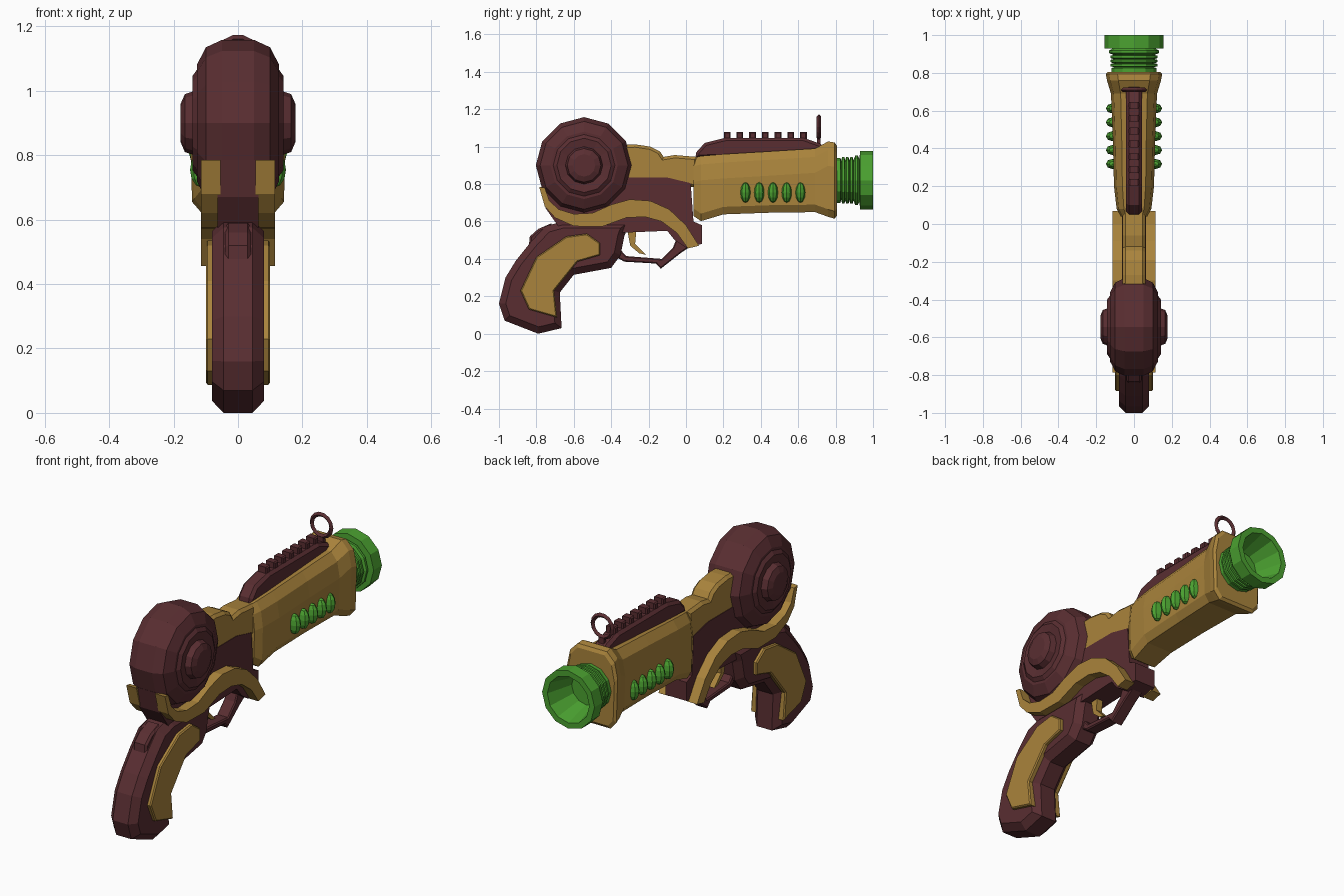
import bpy, bmesh, math
from mathutils import Matrix


def material(name, rgb):
    m = bpy.data.materials.new(name)
    m.diffuse_color = (*rgb, 1)
    return m


RED = material("dark_red", (0.10, 0.027, 0.031))
GOLD = material("gold", (0.40, 0.23, 0.045))
GREEN = material("green", (0.07, 0.36, 0.03))


def finish(name, bm, mat):
    bmesh.ops.recalc_face_normals(bm, faces=bm.faces)
    me = bpy.data.meshes.new(name)
    bm.to_mesh(me)
    bm.free()
    me.materials.append(mat)
    ob = bpy.data.objects.new(name, me)
    bpy.context.collection.objects.link(ob)
    return ob


def plate(name, pts, x0, x1, mat, bevel=0.0, both=True):
    """Side profile (y, z) extruded from x0 to x1, with chamfered cap rims."""
    bm = bmesh.new()
    a = [bm.verts.new((x0, y, z)) for y, z in pts]
    b = [bm.verts.new((x1, y, z)) for y, z in pts]
    n = len(pts)
    caps = [bm.faces.new(a), bm.faces.new(b)]
    for i in range(n):
        j = (i + 1) % n
        bm.faces.new((a[i], a[j], b[j], b[i]))
    bmesh.ops.recalc_face_normals(bm, faces=bm.faces)
    if bevel:
        rim = [e for e in bm.edges if any(f in caps for f in e.link_faces)]
        bmesh.ops.bevel(bm, geom=rim, offset=bevel, segments=1, affect='EDGES')
    return finish(name, bm, mat)


def pair(name, pts, x0, x1, mat, bevel=0.0):
    """A plate on each side."""
    plate(name + "_right", pts, x0, x1, mat, bevel)
    plate(name + "_left", pts, -x1, -x0, mat, bevel)


def loft(name, rings, mat):
    """Skin over successive closed rings, capped at both ends."""
    bm = bmesh.new()
    vs = [[bm.verts.new(p) for p in r] for r in rings]
    n = len(vs[0])
    for a, b in zip(vs, vs[1:]):
        for i in range(n):
            j = (i + 1) % n
            bm.faces.new((a[i], a[j], b[j], b[i]))
    bm.faces.new(vs[0])
    bm.faces.new(vs[-1])
    return finish(name, bm, mat)


def circle(n, r):
    return [(r * math.sin(2 * math.pi * i / n), r * math.cos(2 * math.pi * i / n)) for i in range(n)]


# Rear drum, turned about the x axis with stepped hub
half = [(0.178, 0.06), (0.165, 0.09), (0.135, 0.10), (0.142, 0.145), (0.128, 0.165),
        (0.128, 0.18), (0.10, 0.235), (0.05, 0.258)]
drum = half + [(-x, r) for x, r in reversed(half)]
loft("drum", [[(x, -0.545 + u, 0.90 + v) for u, v in circle(12, r)] for x, r in drum], RED)

# Barrel housing: chamfered box sections along y (y, half width, bottom, top)
sections = [(0.04, 0.070, 0.63, 0.94), (0.08, 0.092, 0.602, 0.95), (0.20, 0.106, 0.638, 0.96),
            (0.45, 0.112, 0.647, 0.975), (0.69, 0.122, 0.650, 0.99), (0.76, 0.143, 0.625, 1.028),
            (0.795, 0.150, 0.615, 1.022), (0.806, 0.138, 0.63, 1.005)]


def box_ring(y, w, lo, hi):
    right = [(0.58 * w, hi), (0.88 * w, hi - 0.045), (w, hi - 0.13), (0.95 * w, lo + 0.04), (0.72 * w, lo)]
    return [(x, y, z) for x, z in right] + [(-x, y, z) for x, z in reversed(right)]


loft("barrel_housing", [box_ring(*s) for s in sections], GOLD)

# Muzzle with ribbed neck and hollow flared mouth
muzzle = [(0.79, 0.12), (0.825, 0.12), (0.83, 0.105)]
for k in range(3):
    y = 0.835 + 0.022 * k
    muzzle += [(y, 0.125), (y + 0.012, 0.125), (y + 0.016, 0.108)]
muzzle += [(0.905, 0.132), (0.918, 0.132), (0.928, 0.115), (0.93, 0.156), (1.0, 0.156), (1.0, 0.125), (0.85, 0.085)]
loft("muzzle", [[(u, y, 0.82 + v) for u, v in circle(12, r)] for y, r in muzzle], GREEN)

# Glowing cells along both sides of the barrel
for side in (-1, 1):
    for k in range(5):
        bm = bmesh.new()
        bmesh.ops.create_uvsphere(bm, u_segments=8, v_segments=6, radius=1,
                                  matrix=Matrix.Translation((side * 0.113, 0.318 + 0.0735 * k, 0.755))
                                  @ Matrix.Diagonal((0.036, 0.027, 0.055, 1)))
        finish(f"cell_{'right' if side > 0 else 'left'}_{k + 1}", bm, GREEN)

# Top rail with teeth and ring sight
plate("top_rail", [(0.05, 0.94), (0.055, 0.97), (0.10, 1.02), (0.21, 1.047), (0.63, 1.047),
                   (0.72, 1.015), (0.75, 0.985), (0.75, 0.96)], -0.042, 0.042, RED, 0.015)
for k in range(7):
    y = 0.22 + 0.068 * k
    plate(f"rail_tooth_{k + 1}", [(y - 0.018, 1.03), (y + 0.018, 1.03), (y + 0.018, 1.078), (y - 0.018, 1.078)],
          -0.028, 0.028, RED, 0.006)
bpy.ops.mesh.primitive_torus_add(major_segments=14, minor_segments=4, major_radius=0.058, minor_radius=0.012,
                                 location=(0, 0.71, 1.105), rotation=(math.pi / 2, 0, 0))
sight = bpy.context.object
sight.name = "ring_sight"
sight.data.materials.append(RED)
plate("sight_post", [(0.70, 1.0), (0.72, 1.0), (0.72, 1.05), (0.70, 1.05)], -0.015, 0.015, RED)

# Gold bridge between drum and barrel
plate("bridge", [(-0.36, 1.01), (-0.27, 1.012), (-0.19, 1.0), (-0.14, 0.975), (-0.12, 0.945), (-0.06, 0.955),
                 (0.06, 0.945), (0.06, 0.78), (-0.08, 0.80), (-0.36, 0.82)], -0.06, 0.06, GOLD, 0.015)

# Frame under the bridge and the drum
plate("frame", [(-0.36, 0.835), (-0.10, 0.835), (0.025, 0.805), (0.04, 0.60), (0.085, 0.58), (0.085, 0.48),
                (0.0, 0.46), (-0.06, 0.50), (-0.10, 0.55), (-0.34, 0.54), (-0.45, 0.50), (-0.68, 0.57),
                (-0.75, 0.67), (-0.775, 0.785), (-0.60, 0.72)], -0.063, 0.063, RED)

# Sweeping side strips
pair("side_strip", [(-0.785, 0.785), (-0.755, 0.78), (-0.73, 0.71), (-0.68, 0.665), (-0.60, 0.64), (-0.50, 0.645),
                    (-0.40, 0.69), (-0.30, 0.718), (-0.19, 0.71), (-0.09, 0.665), (0.0, 0.58), (0.07, 0.47),
                    (0.01, 0.456), (-0.05, 0.54), (-0.13, 0.60), (-0.22, 0.625), (-0.32, 0.62), (-0.45, 0.572),
                    (-0.60, 0.575), (-0.70, 0.62), (-0.755, 0.68)], 0.055, 0.115, GOLD)

# Grip, rear catch and grip panels
plate("grip", [(-0.66, 0.60), (-0.75, 0.575), (-0.83, 0.49), (-0.91, 0.39), (-0.965, 0.30), (-1.0, 0.16),
               (-0.97, 0.07), (-0.79, 0.0), (-0.665, 0.03), (-0.675, 0.22), (-0.60, 0.315), (-0.40, 0.352),
               (-0.35, 0.42), (-0.33, 0.52), (-0.30, 0.60)], -0.08, 0.08, RED, 0.035)
plate("rear_catch", [(-0.84, 0.47), (-0.835, 0.52), (-0.79, 0.56), (-0.72, 0.59), (-0.70, 0.53), (-0.80, 0.45)],
      -0.04, 0.04, RED, 0.01)
pair("grip_panel", [(-0.64, 0.52), (-0.53, 0.535), (-0.46, 0.485), (-0.46, 0.42), (-0.58, 0.385), (-0.705, 0.23),
                    (-0.69, 0.087), (-0.84, 0.13), (-0.885, 0.23), (-0.80, 0.41)], 0.06, 0.10, GOLD, 0.006)

# Trigger guard and trigger
plate("trigger_guard", [(-0.39, 0.42), (-0.33, 0.385), (-0.16, 0.375), (-0.135, 0.347), (-0.03, 0.43), (0.03, 0.47),
                        (-0.05, 0.51), (-0.07, 0.46), (-0.13, 0.40), (-0.32, 0.415), (-0.36, 0.46)],
      -0.035, 0.035, RED, 0.006)
plate("trigger", [(-0.315, 0.56), (-0.265, 0.56), (-0.272, 0.48), (-0.215, 0.422), (-0.25, 0.43), (-0.298, 0.47)],
      -0.018, 0.018, GOLD)
